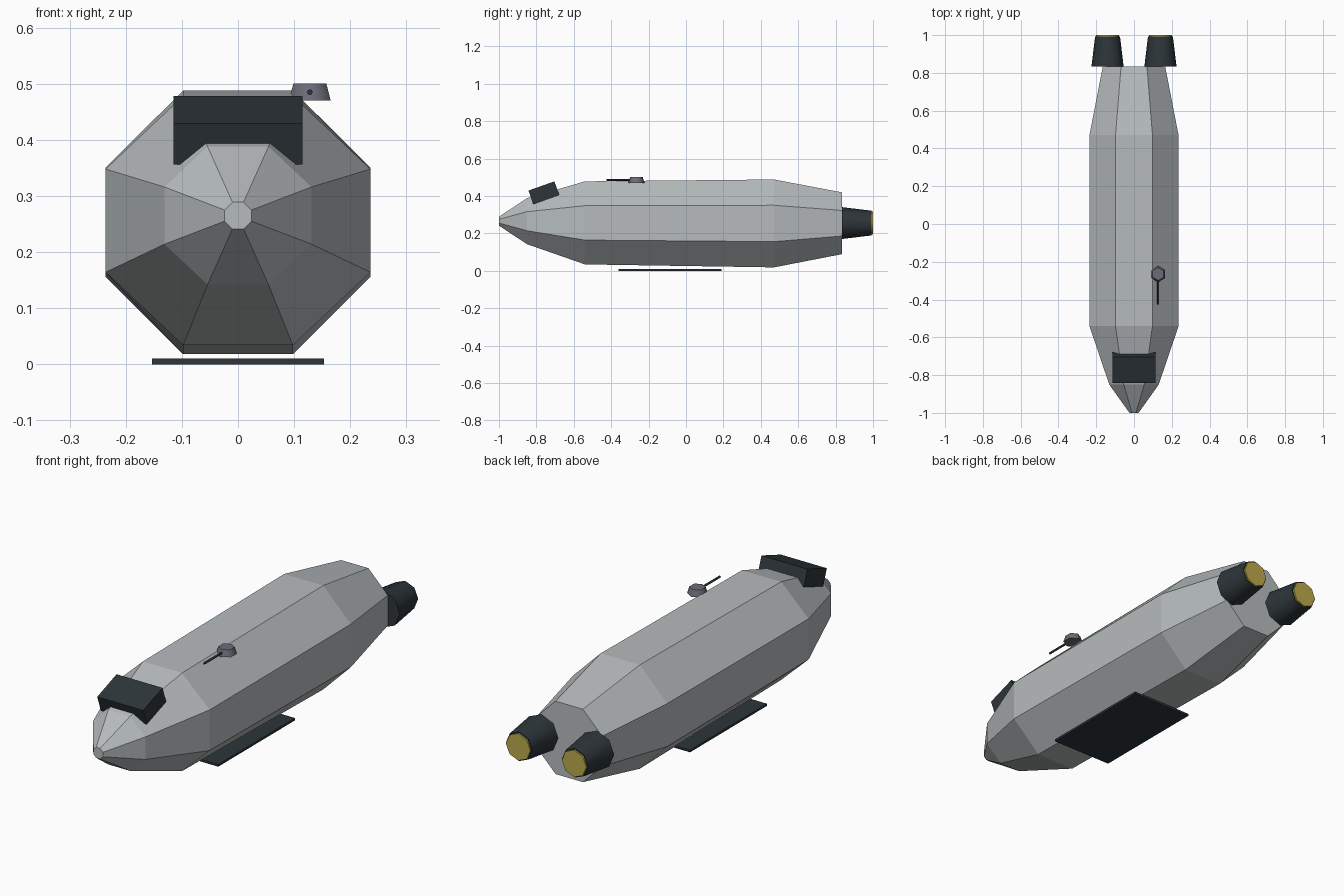
import bpy, bmesh, math
from mathutils import Matrix, Vector

if "Cube" in bpy.data.objects:
    bpy.data.objects.remove(bpy.data.objects["Cube"])


def material(name, rgb):
    m = bpy.data.materials.new(name)
    m.use_nodes = True
    m.diffuse_color = (*rgb, 1)
    m.node_tree.nodes["Principled BSDF"].inputs["Base Color"].default_value = (*rgb, 1)
    return m


HULL = material("hull grey", (0.47, 0.50, 0.51))
DARK = material("dark slate", (0.026, 0.036, 0.042))
METAL = material("gun metal", (0.15, 0.15, 0.19))
GLOW = material("exhaust yellow", (0.50, 0.40, 0.07))


def add(name, bm, mat, smooth=False):
    bmesh.ops.recalc_face_normals(bm, faces=bm.faces)
    mesh = bpy.data.meshes.new(name)
    bm.to_mesh(mesh)
    bm.free()
    mesh.materials.append(mat)
    ob = bpy.data.objects.new(name, mesh)
    bpy.context.collection.objects.link(ob)
    if smooth:
        bpy.ops.object.select_all(action='DESELECT')
        ob.select_set(True)
        bpy.context.view_layer.objects.active = ob
        bpy.ops.object.shade_smooth_by_angle(angle=math.radians(62))
    return ob


def box(name, centre, size, mat, tilt=0):
    bm = bmesh.new()
    m = Matrix.Translation(centre) @ Matrix.Rotation(tilt, 4, 'X') @ Matrix.Diagonal((*size, 1))
    bmesh.ops.create_cube(bm, size=1, matrix=m)
    return add(name, bm, mat)


def cone(name, start, end, r1, r2, sides, mat, smooth=True):
    start, end = Vector(start), Vector(end)
    axis = end - start
    bm = bmesh.new()
    m = Matrix.Translation((start + end) / 2) @ Vector((0, 0, 1)).rotation_difference(axis).to_matrix().to_4x4()
    bmesh.ops.create_cone(bm, cap_ends=True, segments=sides, radius1=r1, radius2=r2,
                          depth=axis.length, matrix=m)
    return add(name, bm, mat, smooth)


# Hull: eight-sided sections (y, half width, centre height, half height)
sections = [(-1, 0.024, 0.265, 0.024), (-0.85, 0.131, 0.265, 0.123),
            (-0.54, 0.236, 0.256, 0.222), (0.47, 0.236, 0.253, 0.235),
            (0.835, 0.165, 0.254, 0.165)]
bm = bmesh.new()
rings = []
corner = 1 / math.cos(math.pi / 8)
for y, w, zc, h in sections:
    angles = [(i + 0.5) * math.pi / 4 for i in range(8)]
    rings.append([bm.verts.new((w * corner * math.cos(a), y, zc + h * corner * math.sin(a)))
                  for a in angles])
for a, b in zip(rings, rings[1:]):
    for i in range(8):
        j = (i + 1) % 8
        bm.faces.new((a[i], a[j], b[j], b[i]))
bm.faces.new(rings[0])
bm.faces.new(rings[-1])
add("hull", bm, HULL)

# Bridge block on the nose and flat belly plate
box("bridge", (0, -0.76, 0.417), (0.23, 0.147, 0.077), DARK, math.radians(19.5))
box("belly_plate", (0, -0.085, 0.005), (0.306, 0.55, 0.01), DARK)

# Turret and barrel
cone("turret", (0.128, -0.265, 0.47), (0.128, -0.265, 0.50), 0.043, 0.034, 6, METAL)
cone("turret_barrel", (0.128, -0.265, 0.485), (0.128, -0.425, 0.485), 0.005, 0.005, 8, DARK)

# Twin engines with exhaust discs
for side, x in (("left", 0.14), ("right", -0.14)):
    cone(side + "_engine", (x, 0.835, 0.255), (x, 0.993, 0.255), 0.085, 0.066, 8, DARK)
    cone(side + "_exhaust", (x, 0.98, 0.255), (x, 1.0, 0.255), 0.061, 0.061, 8, GLOW)
